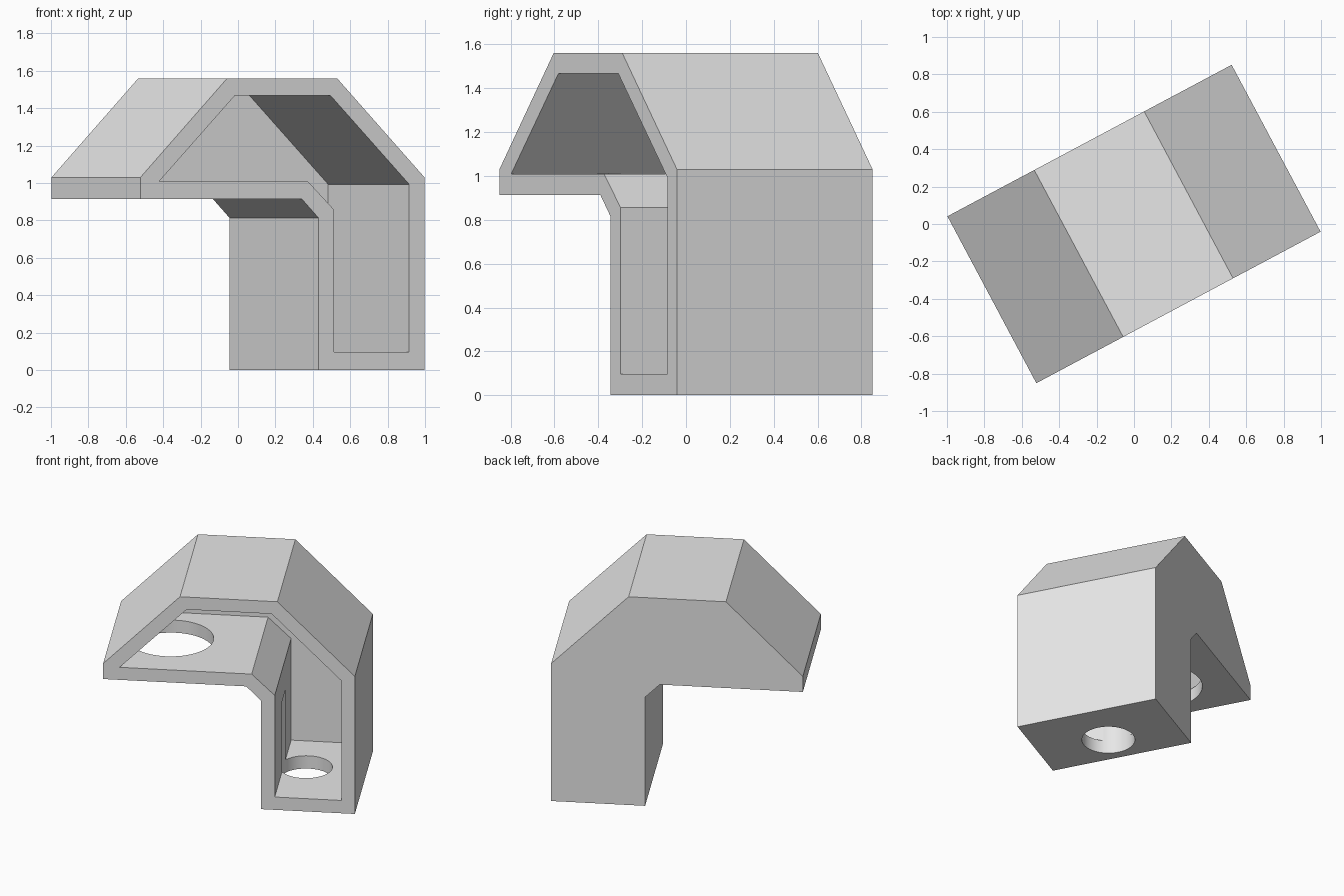
import bpy
import bmesh
from math import atan2
from mathutils import Matrix

cube = bpy.data.objects.get("Cube")
if cube:
    bpy.data.objects.remove(cube, do_unlink=True)

TURN = Matrix.Rotation(atan2(0.81, 1.52), 4, "Z")
HALF = 0.5055   # half the depth of the body
BACK_WALL = 0.09

grey = bpy.data.materials.new("plain grey")
grey.use_nodes = True
grey.diffuse_color = (0.8, 0.8, 0.8, 1)
grey.node_tree.nodes["Principled BSDF"].inputs["Base Color"].default_value = grey.diffuse_color


def finish(name, bm):
    bmesh.ops.recalc_face_normals(bm, faces=bm.faces)
    mesh = bpy.data.meshes.new(name)
    bm.to_mesh(mesh)
    bm.free()
    mesh.materials.append(grey)
    obj = bpy.data.objects.new(name, mesh)
    obj.matrix_world = TURN
    bpy.context.collection.objects.link(obj)
    return obj


def prism(name, profile, front, back):
    """Extrude a side profile (along, up) through the depth."""
    bm = bmesh.new()
    face = bm.faces.new([bm.verts.new((u, front, z)) for u, z in profile])
    new = bmesh.ops.extrude_face_region(bm, geom=[face])["geom"]
    moved = [v for v in new if isinstance(v, bmesh.types.BMVert)]
    bmesh.ops.translate(bm, verts=moved, vec=(0, back - front, 0))
    return finish(name, bm)


def drill(name, along, radius, bottom, top):
    bm = bmesh.new()
    bmesh.ops.create_cone(bm, cap_ends=True, segments=64, radius1=radius, radius2=radius,
                          depth=top - bottom,
                          matrix=Matrix.Translation((along, 0, (top + bottom) / 2)))
    return finish(name, bm)


# Outer body: overhanging hood on a leg
body = prism("hooded_housing", [
    (-0.861, 0.914), (-0.861, 1.03), (-0.335, 1.56), (0.331, 1.56), (0.861, 1.03),
    (0.861, 0), (0.218, 0), (0.218, 0.814), (0.118, 0.914)], -HALF, HALF)

# Cavity open at the front, with a solid back wall
cavity = prism("cavity_cutter", [
    (-0.748, 1.008), (-0.289, 1.467), (0.292, 1.467), (0.768, 0.993),
    (0.768, 0.096), (0.313, 0.096), (0.313, 0.857), (0.155, 1.008)],
    -HALF - 0.1, HALF - BACK_WALL)

# Round holes through the shelf and the foot
shelf_hole = drill("shelf_hole_cutter", -0.46, 0.292, 0.8, 1.012)
foot_hole = drill("foot_hole_cutter", 0.465, 0.18, -0.1, 0.62)

bpy.context.view_layer.objects.active = body
for cutter in (cavity, shelf_hole, foot_hole):
    mod = body.modifiers.new(cutter.name, "BOOLEAN")
    mod.operation = "DIFFERENCE"
    mod.solver = "EXACT"
    mod.object = cutter
    bpy.ops.object.modifier_apply(modifier=mod.name)
    bpy.data.objects.remove(cutter, do_unlink=True)

bpy.ops.object.select_all(action="DESELECT")
body.select_set(True)
bpy.ops.object.shade_smooth_by_angle()
